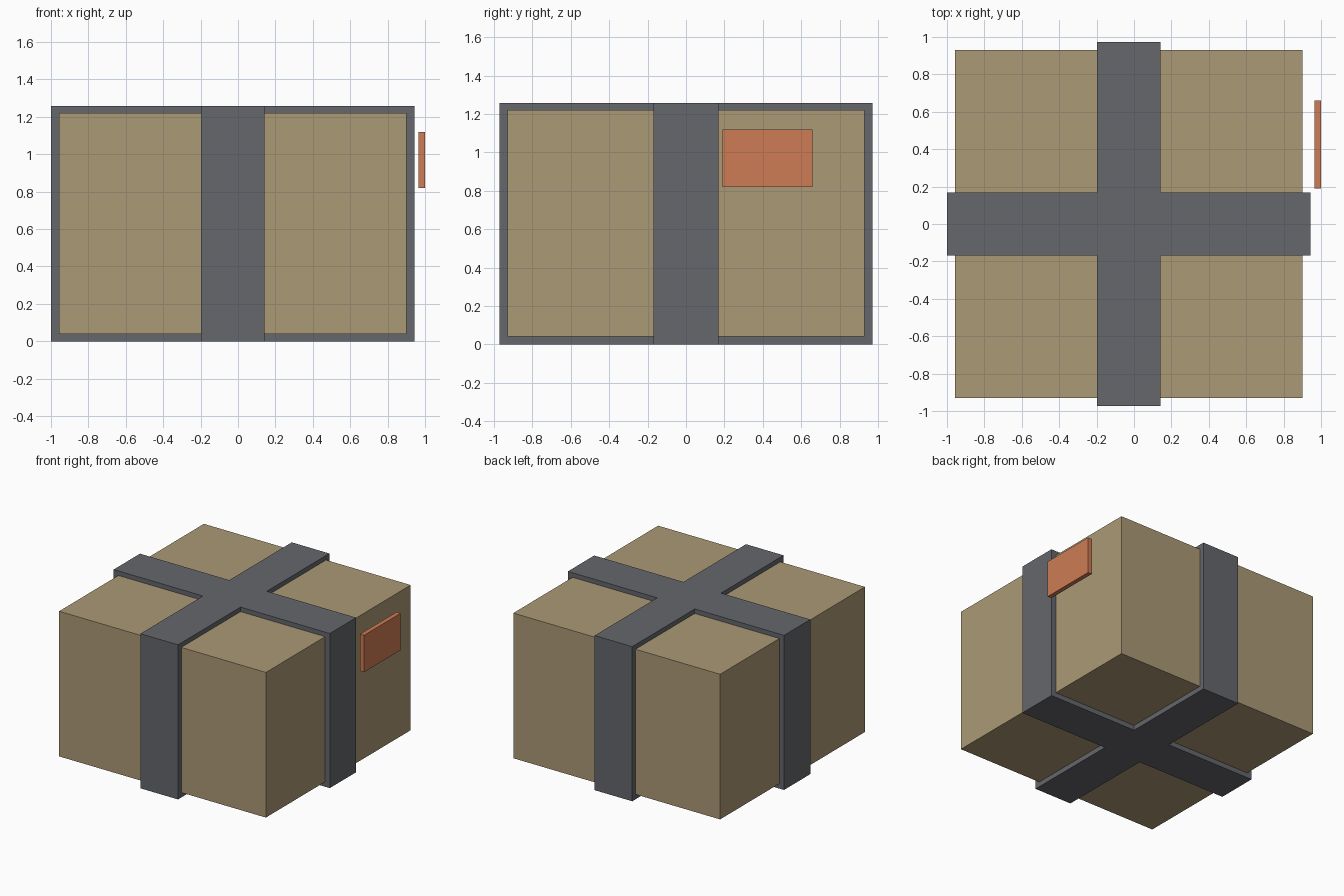
import bpy, bmesh

if "Cube" in bpy.data.objects:
    bpy.data.objects.remove(bpy.data.objects["Cube"])

CX = -0.028              # crate centre; the tag sticks out on +x
HALF, STRAP = 0.93, 0.972
STRAP_W = 0.169          # half width of a strap
HEIGHT, T = 1.257, 0.04


def material(name, rgb):
    m = bpy.data.materials.new(name)
    m.diffuse_color = (*rgb, 1)
    m.use_nodes = True
    m.node_tree.nodes["Principled BSDF"].inputs["Base Color"].default_value = m.diffuse_color
    return m


def prism(name, outline, z0, z1, mat):
    """Extrude a flat outline from z0 up to z1."""
    bm = bmesh.new()
    face = bm.faces.new([bm.verts.new((x, y, z0)) for x, y in outline])
    top = bmesh.ops.extrude_face_region(bm, geom=[face])["geom"]
    bmesh.ops.translate(bm, vec=(0, 0, z1 - z0),
                        verts=[v for v in top if isinstance(v, bmesh.types.BMVert)])
    bmesh.ops.recalc_face_normals(bm, faces=bm.faces)
    mesh = bpy.data.meshes.new(name)
    bm.to_mesh(mesh)
    bm.free()
    mesh.materials.append(mat)
    ob = bpy.data.objects.new(name, mesh)
    bpy.context.collection.objects.link(ob)
    return ob


def rect(x0, x1, y0, y1):
    return [(x0, y0), (x1, y0), (x1, y1), (x0, y1)]


tan = material("cardboard", (0.41, 0.32, 0.18))
grey = material("strap_grey", (0.13, 0.135, 0.15))
orange = material("tag_orange", (0.61, 0.20, 0.09))

# Box body
prism("box_body", rect(CX - HALF, CX + HALF, -HALF, HALF), T, HEIGHT - T + 0.003, tan)

# Crossed straps as one plus-shaped block wrapping all six sides
quarter = [(STRAP, -STRAP_W), (STRAP, STRAP_W), (STRAP_W, STRAP_W)]
plus = []
for _ in range(4):
    plus += quarter
    quarter = [(-y, x) for x, y in quarter]
prism("crossed_straps", [(x + CX, y) for x, y in plus], 0, HEIGHT, grey)

# Shipping tag standing off the right side
prism("shipping_tag", rect(0.964, 1.0, 0.191, 0.66), 0.82, 1.12, orange)
